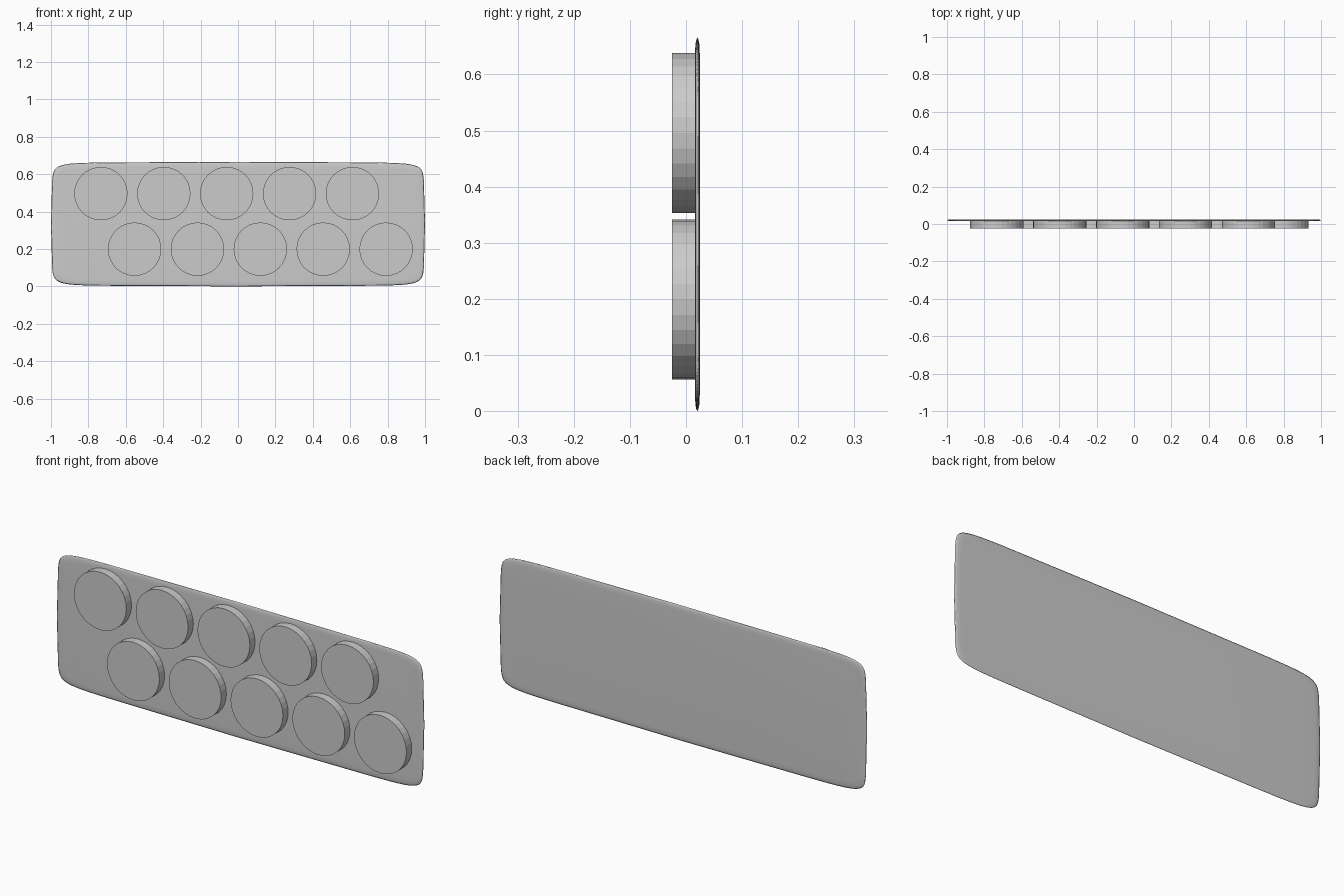
import bpy, bmesh, math
from mathutils import Matrix

if "Cube" in bpy.data.objects:
    bpy.data.objects.remove(bpy.data.objects["Cube"])

# Single plain grey
grey = bpy.data.materials.new("plain_grey")
grey.use_nodes = True
grey.diffuse_color = (0.6, 0.6, 0.6, 1)
grey.node_tree.nodes["Principled BSDF"].inputs["Base Color"].default_value = (0.6, 0.6, 0.6, 1)

HALF_H = 0.333     # plate half height
PLATE_Y = 0.0203   # plate mid depth


def finish(bm, name):
    bmesh.ops.recalc_face_normals(bm, faces=bm.faces)
    mesh = bpy.data.meshes.new(name)
    bm.to_mesh(mesh)
    bm.free()
    mesh.materials.append(grey)
    obj = bpy.data.objects.new(name, mesh)
    bpy.context.collection.objects.link(obj)
    return obj


def outline(count=96, power=16):
    """Rounded rectangle with slightly bulging sides, in unit coordinates."""
    points = []
    for i in range(count):
        a = 2 * math.pi * i / count
        c, s = math.cos(a), math.sin(a)
        u = math.copysign(abs(c) ** (2 / power), c)
        v = math.copysign(abs(s) ** (2 / power), s)
        points.append((u * (1 - 0.012 * v * v), v * (1 - 0.02 * u * u)))
    return points


# Thin backing plate: rings run from the back face over the rim to the front face
rim = [(0.03, 0.0043), (0.012, 0.0036), (0.004, 0.002)]
sections = rim + [(0, 0)] + [(d, -t) for d, t in reversed(rim)]
bm = bmesh.new()
rings = [[bm.verts.new((u * (1 - d), PLATE_Y + t, HALF_H + v * (HALF_H - d)))
          for u, v in outline()] for d, t in sections]
for a, b in zip(rings, rings[1:]):
    for i in range(len(a)):
        j = (i + 1) % len(a)
        bm.faces.new((a[i], a[j], b[j], b[i]))
bm.faces.new(rings[0])
bm.faces.new(rings[-1])
for f in bm.faces:
    f.smooth = True
finish(bm, "backing_plate")

# Two staggered rows of flat round discs
DISC_R, FRONT_Y, BACK_Y = 0.1425, -0.0247, 0.016
rows = {"upper": (-0.733, 0.496), "lower": (-0.553, 0.199)}
for row, (start, z) in rows.items():
    for i in range(5):
        bm = bmesh.new()
        place = (Matrix.Translation((start + 0.3362 * i, (FRONT_Y + BACK_Y) / 2, z))
                 @ Matrix.Rotation(math.pi / 2, 4, "X"))
        bmesh.ops.create_cone(bm, cap_ends=True, segments=32, radius1=DISC_R,
                              radius2=DISC_R, depth=BACK_Y - FRONT_Y, matrix=place)
        finish(bm, f"{row}_disc_{i + 1}")
